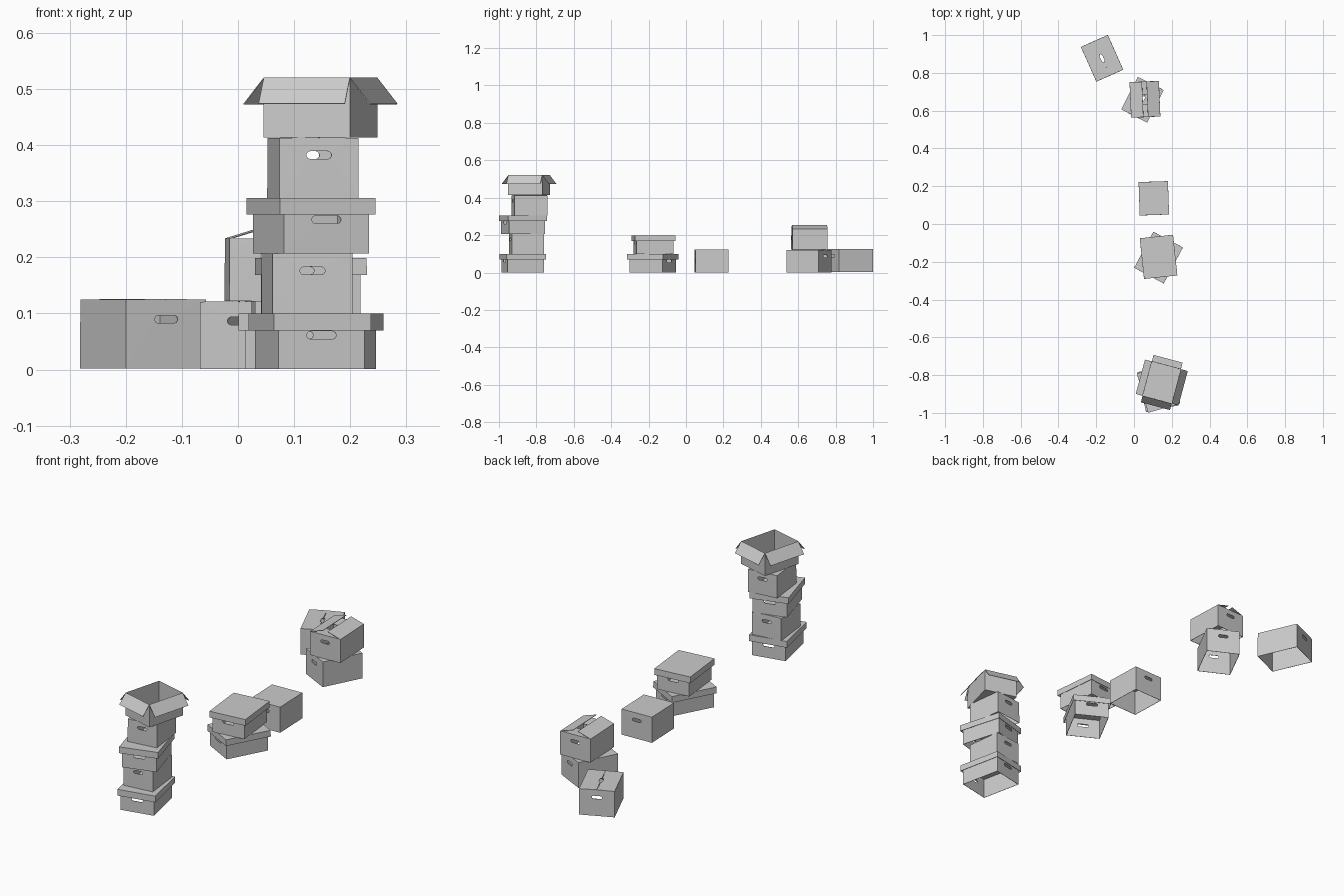
import bpy, bmesh, math

cube = bpy.data.objects.get("Cube")
if cube:
    bpy.data.objects.remove(cube)

# One plain cardboard grey
cardboard = bpy.data.materials.new("grey_cardboard")
cardboard.use_nodes = True
GREY = (0.6, 0.6, 0.6, 1)
cardboard.diffuse_color = GREY
cardboard.node_tree.nodes["Principled BSDF"].inputs["Base Color"].default_value = GREY


def face(bm, pts):
    return bm.faces.new([bm.verts.new(p) for p in pts])


def loop(bm, pts):
    vs = [bm.verts.new(p) for p in pts]
    return [bm.edges.new((v, vs[i - 1])) for i, v in enumerate(vs)]


def pill(width, height, steps=5):
    """Outline of a slot with round ends."""
    r, pts = height / 2, []
    for side in (1, -1):
        for i in range(steps + 1):
            a = math.pi * (i / steps - 0.5)
            pts.append((side * (width / 2 - r + r * math.cos(a)), side * r * math.sin(a)))
    return pts


def walls(bm, w, d, h, slot=None):
    """Four walls; the two short ends get a hand slot (width, height, z)."""
    for s in (-1, 1):
        face(bm, [(s * w / 2, -d / 2, 0), (s * w / 2, d / 2, 0),
                  (s * w / 2, d / 2, h), (s * w / 2, -d / 2, h)])
        y = s * d / 2
        end = [(-w / 2, y, 0), (w / 2, y, 0), (w / 2, y, h), (-w / 2, y, h)]
        if slot:
            hole = [(px, y, slot[2] + pz) for px, pz in pill(slot[0], slot[1])]
            bmesh.ops.triangle_fill(bm, use_beauty=True, use_dissolve=False,
                                    edges=loop(bm, end) + loop(bm, hole), normal=(0, s, 0))
        else:
            face(bm, end)


def flat(bm, w, d, z):
    face(bm, [(-w / 2, -d / 2, z), (w / 2, -d / 2, z), (w / 2, d / 2, z), (-w / 2, d / 2, z)])


def side_flap(bm, s, w, d, h, reach, rise, notch=0):
    """Flap hinged on a long side; positive reach folds inward, negative outward."""
    x0, x1, z1 = s * w / 2, s * (w / 2 - reach), h + rise
    pts = [(x0, -d / 2, h), (x1, -d / 2, z1)]
    if notch:
        xn = x1 + s * notch
        pts += [(x1, -0.022, z1), (xn, -0.014, z1), (xn, 0.014, z1), (x1, 0.022, z1)]
    face(bm, pts + [(x1, d / 2, z1), (x0, d / 2, h)])


def end_flap(bm, s, w, d, h, reach, rise):
    y0, y1, z1 = s * d / 2, s * (d / 2 - reach), h + rise
    face(bm, [(-w / 2, y0, h), (w / 2, y0, h), (w / 2, y1, z1), (-w / 2, y1, z1)])


def finish(bm, name, loc, angle):
    """Weld the panels and give the card its thickness."""
    bmesh.ops.remove_doubles(bm, verts=bm.verts, dist=1e-5)
    bmesh.ops.recalc_face_normals(bm, faces=bm.faces)
    mesh = bpy.data.meshes.new(name)
    bm.to_mesh(mesh)
    bm.free()
    mesh.materials.append(cardboard)
    ob = bpy.data.objects.new(name, mesh)
    bpy.context.collection.objects.link(ob)
    ob.location = loc
    ob.rotation_euler.z = math.radians(angle)
    card = ob.modifiers.new("card_thickness", "SOLIDIFY")
    card.thickness = 0.002
    card.offset = 0


def carton(name, loc, angle, w, d, h, top):
    """Box with hand slots; top is closed, ajar, plain or open."""
    bm = bmesh.new()
    walls(bm, w, d, h, None if top == "open" else (0.045, 0.014, h * 0.72))
    if top == "plain":
        flat(bm, w, d, h)
    elif top == "open":
        flat(bm, w, d, 0)
    for s in (-1, 1):
        if top == "closed":
            side_flap(bm, s, w, d, h, w / 2 - 0.001, 0.001, 0.007)
            end_flap(bm, s, w, d, h, d * 0.36, -0.005)
        elif top == "ajar":
            side_flap(bm, s, w, d, h, w / 2 - 0.012, 0.02)
            end_flap(bm, s, w, d, h, d * 0.36, -0.003)
        elif top == "open":
            side_flap(bm, s, w, d, h, -0.037, -0.047)
            end_flap(bm, s, w, d, h, -0.035, -0.046)
    finish(bm, name, loc, angle)


def lidded_box(name, loc, angle, w=0.156, d=0.198, h=0.099):
    """Archive box: body with slots below a separate overhanging lid."""
    bm = bmesh.new()
    walls(bm, w, d, h - 0.003, (0.054, 0.014, h * 0.61))
    finish(bm, name + "_body", loc, angle)
    bm = bmesh.new()
    walls(bm, w + 0.02, d + 0.017, 0.029)
    flat(bm, w + 0.02, d + 0.017, 0.029)
    finish(bm, name + "_lid", (loc[0], loc[1], loc[2] + h - 0.03), angle)


# Tall front stack
lidded_box("stack_bottom_box", (0.128, -0.872, 0.001), 12)
carton("stack_second_carton", (0.123, -0.853, 0.1), 6.5, 0.142, 0.172, 0.106, "closed")
lidded_box("stack_third_box", (0.130, -0.871, 0.207), 16)
carton("stack_fourth_carton", (0.1335, -0.837, 0.306), 7, 0.141, 0.175, 0.106, "closed")
carton("stack_open_carton", (0.147, -0.839, 0.414), -15, 0.159, 0.188, 0.106, "open")

# Pair of lidded boxes in the middle
lidded_box("pair_lower_box", (0.130, -0.178, 0.001), -28)
lidded_box("pair_upper_box", (0.130, -0.174, 0.1), 6)

# Single plain carton
carton("single_carton", (0.105, 0.136, 0.001), 2, 0.154, 0.175, 0.121, "plain")

# Rear pair and the loose carton beside it
carton("rear_lower_carton", (0.045, 0.658, 0.001), -27, 0.153, 0.192, 0.119, "closed")
carton("rear_ajar_carton", (0.058, 0.66, 0.122), 2.5, 0.154, 0.187, 0.111, "ajar")
carton("rear_loose_carton", (-0.169, 0.877, 0.002), 24, 0.155, 0.2, 0.122, "closed")
